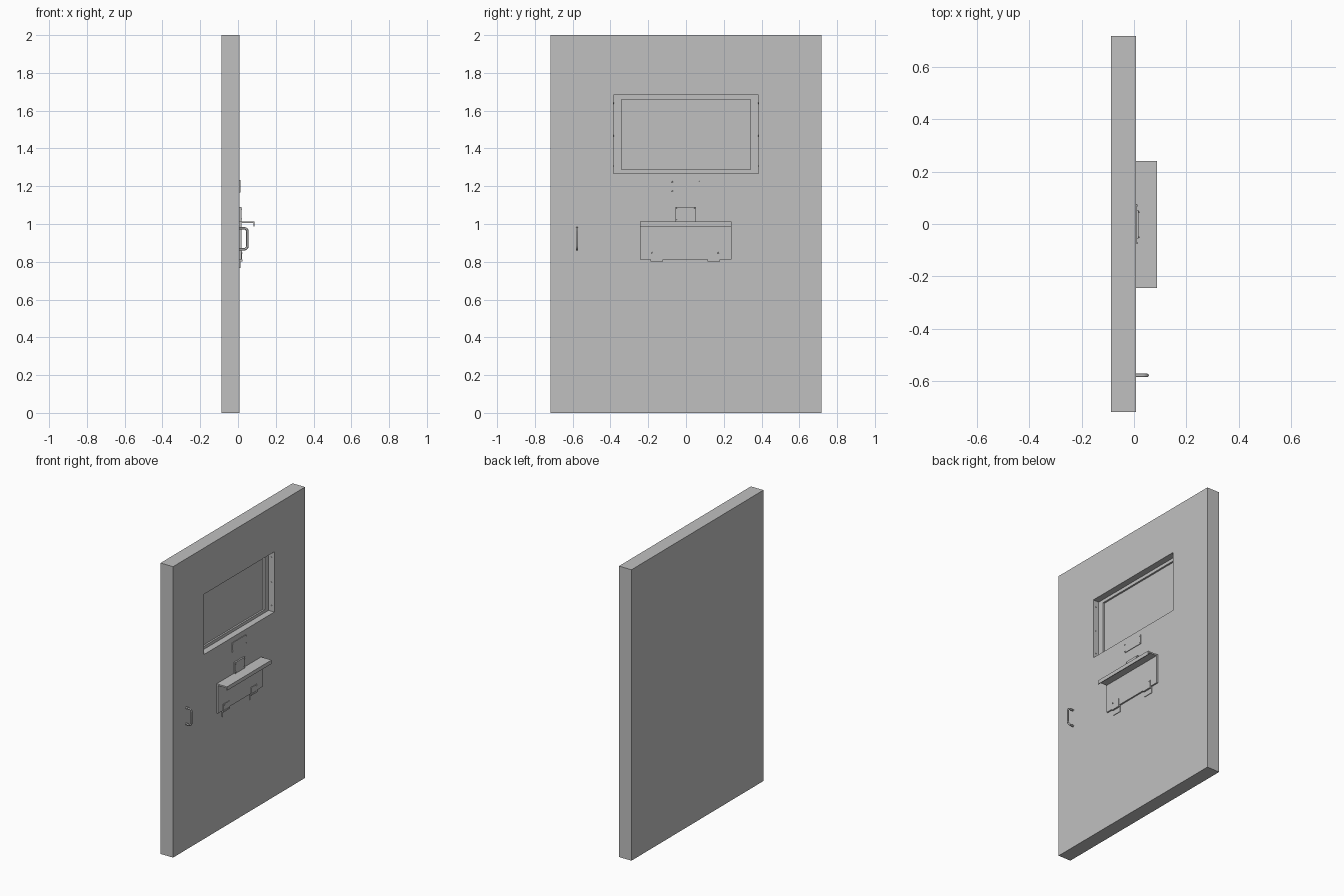
import bpy
import bmesh
import math
from mathutils import Matrix, Vector

cube = bpy.data.objects.get("Cube")
if cube:
    bpy.data.objects.remove(cube, do_unlink=True)

grey = bpy.data.materials.new("light_grey")
grey.use_nodes = True
colour = (0.53, 0.53, 0.53, 1)
grey.diffuse_color = colour
grey.node_tree.nodes["Principled BSDF"].inputs["Base Color"].default_value = colour

FRONT = 0.008   # x of the panel face that carries the fittings


def finish(name, bm):
    bmesh.ops.recalc_face_normals(bm, faces=bm.faces)
    mesh = bpy.data.meshes.new(name)
    bm.to_mesh(mesh)
    bm.free()
    obj = bpy.data.objects.new(name, mesh)
    bpy.context.collection.objects.link(obj)
    mesh.materials.append(grey)
    return obj


def box(name, x, y, z):
    """Box given by its (low, high) range on each axis."""
    bm = bmesh.new()
    size = Vector([r[1] - r[0] for r in (x, y, z)])
    mid = Vector([(r[0] + r[1]) / 2 for r in (x, y, z)])
    bmesh.ops.create_cube(bm, size=1, matrix=Matrix.Translation(mid) @ Matrix.Diagonal(size).to_4x4())
    return finish(name, bm)


def screw(name, centre, axis, radius=0.004, depth=0.004):
    bm = bmesh.new()
    turn = Vector((0, 0, 1)).rotation_difference(Vector(axis)).to_matrix().to_4x4()
    bmesh.ops.create_cone(bm, cap_ends=True, segments=12, radius1=radius, radius2=radius * 0.7,
                          depth=depth, matrix=Matrix.Translation(centre) @ turn)
    return finish(name, bm)


# Panel with a two-step window recess: bridged rectangular loops
bm = bmesh.new()
loops = []
for x, half, low, high in [
    (-0.087, 0.717, 0, 2),
    (FRONT, 0.717, 0, 2),
    (FRONT, 0.383, 1.268, 1.682),
    (-0.036, 0.383, 1.268, 1.682),
    (-0.036, 0.342, 1.289, 1.66),
    (-0.048, 0.342, 1.289, 1.66),
]:
    corners = [(-half, low), (half, low), (half, high), (-half, high)]
    loops.append([bm.verts.new((x, y, z)) for y, z in corners])
for a, b in zip(loops, loops[1:]):
    for i in range(4):
        j = (i + 1) % 4
        bm.faces.new((a[i], a[j], b[j], b[i]))
bm.faces.new(loops[0])
bm.faces.new(loops[-1])
finish("panel", bm)

# Screws in the side walls of the window recess
for side, label in ((-1, "right"), (1, "left")):
    for i, z in enumerate((1.307, 1.467, 1.64)):
        screw(f"window_screw_{label}_{i}", (-0.014, side * 0.382, z), (0, -side, 0))

# Small cover plate under the window
box("cover_plate", (FRONT, 0.012), (-0.077, 0.077), (1.166, 1.232))
for y in (-0.073, 0.071):
    for z in (1.175, 1.223):
        screw("cover_plate_screw", (0.0125, y, z), (1, 0, 0), 0.004, 0.003)

# Folding shelf: back plate, mounting tab, top and front lip
SHELF = (-0.243, 0.24)
box("shelf_back", (FRONT, 0.018), SHELF, (0.812, 1.005))
box("shelf_tab", (FRONT, 0.018), (-0.056, 0.053), (1.005, 1.09))
box("shelf_top", (FRONT, 0.087), SHELF, (1.004, 1.014))
box("shelf_lip", (0.082, 0.087), SHELF, (0.988, 1.004))
for y in (-0.05, 0.045):
    for z in (1.026, 1.08):
        screw("shelf_tab_screw", (0.0195, y, z), (1, 0, 0))

# Hinges along the lower edge of the shelf back
for y, label in ((-0.155, "right"), (0.148, "left")):
    span = (y - 0.033, y + 0.033)
    box(f"hinge_upper_leaf_{label}", (0.018, 0.021), span, (0.802, 0.855))
    box(f"hinge_lower_leaf_{label}", (FRONT, 0.012), span, (0.767, 0.812))
    box(f"hinge_knuckle_{label}", (FRONT, 0.023), span, (0.801, 0.812))
    outer = y + math.copysign(0.023, y)
    screw(f"hinge_screw_{label}", (0.0225, outer, 0.847), (1, 0, 0))

# Bent tubular pull handle
bm = bmesh.new()
path = [(FRONT - 0.004, 0.978)]
for z0, start in ((0.96, 90), (0.884, 0)):
    for step in range(5):
        a = math.radians(start - step * 22.5)
        path.append((0.032 + 0.018 * math.cos(a), z0 + 0.018 * math.sin(a)))
path.append((FRONT - 0.004, 0.866))
SIDES = 12
rings = []
for i, (x, z) in enumerate(path):
    before, after = path[max(i - 1, 0)], path[min(i + 1, len(path) - 1)]
    tangent = Vector((after[0] - before[0], 0, after[1] - before[1])).normalized()
    across = Vector((0, 1, 0))
    normal = tangent.cross(across)
    ring = []
    for s in range(SIDES):
        a = math.tau * s / SIDES
        offset = (across * math.cos(a) + normal * math.sin(a)) * 0.0065
        ring.append(bm.verts.new(Vector((x, -0.577, z)) + offset))
    rings.append(ring)
for a, b in zip(rings, rings[1:]):
    for s in range(SIDES):
        t = (s + 1) % SIDES
        bm.faces.new((a[s], a[t], b[t], b[s]))
bm.faces.new(rings[0])
bm.faces.new(rings[-1])
handle = finish("pull_handle", bm)
bpy.ops.object.select_all(action="DESELECT")
handle.select_set(True)
bpy.context.view_layer.objects.active = handle
bpy.ops.object.shade_smooth_by_angle()
